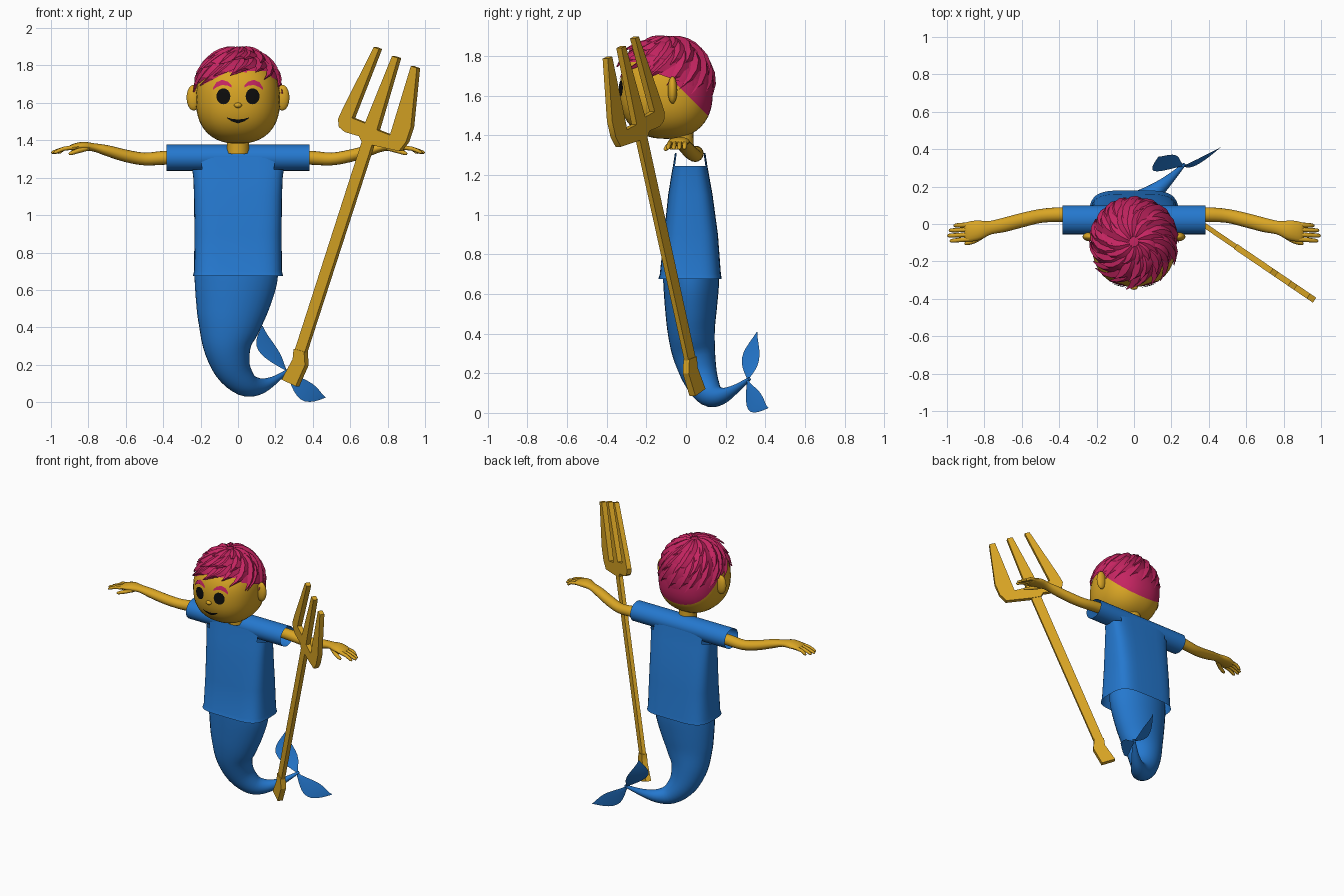
import bpy, bmesh, math, random
from mathutils import Vector

if "Cube" in bpy.data.objects:
    bpy.data.objects.remove(bpy.data.objects["Cube"])

random.seed(4)


def material(name, rgb):
    m = bpy.data.materials.new(name)
    m.diffuse_color = (*rgb, 1)
    m.use_nodes = True
    m.node_tree.nodes["Principled BSDF"].inputs["Base Color"].default_value = m.diffuse_color
    return m


GOLD = material("golden_skin", (0.70, 0.38, 0.018))
BLUE = material("blue_cloth", (0.018, 0.188, 0.62))
PINK = material("magenta_hair", (0.56, 0.018, 0.12))
BLACK = material("black", (0.004, 0.004, 0.004))


def finish(name, bm, mats, angle=40, recalc=True):
    if recalc:
        bmesh.ops.recalc_face_normals(bm, faces=bm.faces)
    me = bpy.data.meshes.new(name)
    bm.to_mesh(me)
    bm.free()
    ob = bpy.data.objects.new(name, me)
    bpy.context.collection.objects.link(ob)
    for m in mats:
        me.materials.append(m)
    bpy.ops.object.select_all(action='DESELECT')
    ob.select_set(True)
    bpy.context.view_layer.objects.active = ob
    if angle:
        bpy.ops.object.shade_smooth_by_angle(angle=math.radians(angle))
    return ob


def add_loft(bm, rings, cap=True):
    rows = [[bm.verts.new(p) for p in r] for r in rings]
    n = len(rows[0])
    for a, b in zip(rows, rows[1:]):
        for i in range(n):
            bm.faces.new((a[i], a[(i + 1) % n], b[(i + 1) % n], b[i]))
    if cap:
        bm.faces.new(rows[0][::-1])
        bm.faces.new(rows[-1])


def smooth_path(pts, steps=4):
    out = []
    for i in range(len(pts) - 1):
        p = [pts[max(0, min(len(pts) - 1, i + k))] for k in (-1, 0, 1, 2)]
        for s in range(steps):
            t = s / steps
            out.append([0.5 * (2 * b + (c - a) * t + (2 * a - 5 * b + 4 * c - d) * t * t
                               + (3 * b - a - 3 * c + d) * t ** 3) for a, b, c, d in zip(*p)])
    return out + [list(pts[-1])]


def add_tube(bm, pts, n=16, steps=4, cap=True):
    # each point is x, y, z and two radii
    path = smooth_path(pts, steps)
    rings = []
    for i, p in enumerate(path):
        c = Vector(p[:3])
        t = Vector(path[min(i + 1, len(path) - 1)][:3]) - Vector(path[max(i - 1, 0)][:3])
        u = t.cross(Vector((0, 1, 0))).normalized()
        v = u.cross(t).normalized()
        rings.append([c + u * p[3] * math.cos(k * math.tau / n) + v * p[4] * math.sin(k * math.tau / n)
                      for k in range(n)])
    add_loft(bm, rings, cap)


def ellipsoid(name, loc, radii, mat, u=20, v=12):
    bm = bmesh.new()
    bmesh.ops.create_uvsphere(bm, u_segments=u, v_segments=v, radius=1)
    for w in bm.verts:
        w.co = Vector(loc) + Vector([a * b for a, b in zip(w.co, radii)])
    return finish(name, bm, [mat], 60)


# Head: boxy ellipsoid, lower back painted as hair
HC, HR, HN = Vector((0, -0.1, 1.617)), (0.225, 0.235, 0.235), 2.35
bm = bmesh.new()
bmesh.ops.create_uvsphere(bm, u_segments=40, v_segments=24, radius=1)
for v in bm.verts:
    k = sum(abs(c) ** HN for c in v.co) ** (-1 / HN)
    v.co = HC + Vector([c * k * r for c, r in zip(v.co, HR)])
for co, no in (((0, 0, 1.61), (0, 1, 1)), ((0, 0, 1.77), (0, 0, 1))):
    bmesh.ops.bisect_plane(bm, geom=bm.verts[:] + bm.edges[:] + bm.faces[:], plane_co=co, plane_no=no)
for f in bm.faces:
    c = f.calc_center_median()
    f.material_index = int(c.y + c.z > 1.61 or c.z > 1.77)
finish("head", bm, [GOLD, PINK], 50)


def on_face(x, z, lift=0.006):
    k = 1 - abs(x / HR[0]) ** HN - abs((z - HC.z) / HR[2]) ** HN
    return Vector((x, HC.y - HR[1] * k ** (1 / HN) - lift, z))


def face_strip(name, rows, mat):
    # rows of x, lower z and upper z laid on the face
    bm = bmesh.new()
    vs = [[bm.verts.new(on_face(x, z)) for z in (lo, (lo + hi) / 2, hi)] for x, lo, hi in rows]
    for a, b in zip(vs, vs[1:]):
        for i in (0, 1):
            bm.faces.new((a[i], b[i], b[i + 1], a[i + 1]))
    finish(name, bm, [mat], 60, False)


# Eyes, brows, mouth, nose, ears
for sx, side in ((-1, "left"), (1, "right")):
    disc = []
    for i in range(13):
        a = math.pi * i / 12
        h = 0.042 * math.sin(a) + 0.0005
        disc.append((sx * 0.078 - 0.037 * math.cos(a), 1.635 - h, 1.635 + h))
    face_strip(side + "_eye", disc, BLACK)
    brow = [(0.035, 1.682, 1.694), (0.055, 1.692, 1.714), (0.085, 1.696, 1.724),
            (0.115, 1.684, 1.710), (0.133, 1.670, 1.682)]
    face_strip(side + "_eyebrow", [(sx * x, a, b) for x, a, b in brow][::sx], PINK)
    ellipsoid(side + "_ear", (sx * 0.237, -0.068, 1.628), (0.038, 0.024, 0.069), GOLD)
face_strip("mouth", [(-0.06, 1.519, 1.523), (-0.035, 1.502, 1.515), (0, 1.490, 1.511),
                     (0.035, 1.502, 1.515), (0.06, 1.519, 1.523)], BLACK)
ellipsoid("nose", on_face(0, 1.587, 0.002), (0.021, 0.016, 0.014), GOLD, 12, 8)

# Hair: domed base with layers of pointed locks swirling from the crown
bm = bmesh.new()
bmesh.ops.create_uvsphere(bm, u_segments=32, v_segments=20, radius=1)
for v in bm.verts:
    v.co = Vector((v.co.x * 0.235, -0.095 + v.co.y * 0.235, 1.65 + v.co.z * 0.235))
bmesh.ops.bisect_plane(bm, geom=bm.verts[:] + bm.edges[:] + bm.faces[:], plane_co=(0, -0.3, 1.765),
                       plane_no=(0, 0.35, 1), clear_inner=True)
finish("hair_base", bm, [PINK], 40)


def hair_point(th, a, lift):
    r = 1 + lift
    return Vector((0.232 * r * math.sin(th) * math.sin(a),
                   -0.095 - 0.235 * r * math.sin(th) * math.cos(a),
                   1.65 + 0.235 * r * math.cos(th)))


def add_lock(bm, a0, th0, th1, swirl, width, lift, flare):
    rings = []
    for i, w in enumerate((0.3, 0.8, 1.0, 0.9, 0.55, 0.03)):
        t = i / 5
        th, a = th0 + (th1 - th0) * t, a0 + swirl * t * t
        l = lift + flare * t ** 2
        da = width * w / (0.235 * max(math.sin(th), 0.25))
        rings.append([hair_point(th, a - da, l - 0.01), hair_point(th, a - da * 0.2, l + 0.05 * w),
                      hair_point(th, a + da, l - 0.03), hair_point(th, a, l - 0.06 * w)])
    add_loft(bm, rings)


bm = bmesh.new()
for count, start, frac, lift, width in ((20, 35, 1.0, 0.02, 0.045), (17, 18, 0.75, 0.045, 0.045),
                                        (11, 6, 0.5, 0.06, 0.04)):
    for i in range(count):
        swirl = -random.uniform(0.45, 0.75)
        a = (i + random.uniform(-0.2, 0.2)) * math.tau / count
        front = (1 + math.cos(a + swirl)) / 2
        end = (99 - 33 * front ** 2 + random.uniform(-5, 4)) * frac
        flare = (0.15 * front ** 4 if frac > 0.7 else 0) + random.uniform(0, 0.02)
        add_lock(bm, a, math.radians(start), math.radians(end), swirl, width, lift, flare)
finish("hair_locks", bm, [PINK], 25)

# Neck
bm = bmesh.new()
add_tube(bm, [(0, -0.02, 1.33, 0.06, 0.06), (0, -0.025, 1.45, 0.06, 0.06)], 20, 1)
finish("neck", bm, [GOLD])

# Shirt: hollow body widening to the hem, with one tube for both sleeves
bm = bmesh.new()
rings = []
for z, yc, hx, hy in ((0.675, 0.02, 0.241, 0.160), (0.70, 0.022, 0.235, 0.154), (0.9, 0.025, 0.233, 0.136),
                      (1.1, 0.022, 0.235, 0.112), (1.2, 0.021, 0.239, 0.095),
                      (1.245, 0.021, 0.245, 0.087), (1.31, 0.021, 0.25, 0.077)):
    ring = []
    for i in range(40):
        c, s = math.cos(i * math.tau / 40), math.sin(i * math.tau / 40)
        ring.append((hx * math.copysign(abs(c) ** 0.45, c), yc + hy * math.copysign(abs(s) ** 0.6, s), z))
    rings.append(ring)
add_loft(bm, rings, False)
open_sides = [f for f in bm.faces if f.calc_center_median().z > 1.245 and abs(f.calc_center_median().x) > 0.2]
bmesh.ops.delete(bm, geom=open_sides, context='FACES')
finish("shirt_body", bm, [BLUE])
bm = bmesh.new()
add_tube(bm, [(x, 0.022, 1.307, 0.070, 0.077) for x in (-0.382, -0.25, 0, 0.25, 0.382)], 28, 1, False)
finish("shirt_sleeves", bm, [BLUE])

# Arms and hands
for sx, side in ((-1, "left"), (1, "right")):
    def limb(bm, pts, n, steps):
        add_tube(bm, [(sx * p[0], *p[1:]) for p in pts], n, steps)
    bm = bmesh.new()
    limb(bm, [(0.30, 0.05, 1.31, 0.037, 0.038), (0.40, 0.05, 1.306, 0.037, 0.039),
              (0.50, 0.043, 1.30, 0.034, 0.037), (0.60, 0.02, 1.317, 0.033, 0.038),
              (0.70, -0.006, 1.345, 0.029, 0.038), (0.77, -0.02, 1.362, 0.022, 0.036),
              (0.83, -0.032, 1.368, 0.024, 0.052), (0.885, -0.042, 1.362, 0.017, 0.053),
              (0.905, -0.044, 1.358, 0.008, 0.046)], 16, 3)
    for y0, y1, tip in ((-0.004, -0.008, 0.965), (-0.030, -0.034, 0.99),
                        (-0.056, -0.062, 0.998), (-0.080, -0.090, 0.985)):
        limb(bm, [(0.87, y0, 1.362, 0.012, 0.013), (0.93, (y0 + y1) / 2, 1.355, 0.011, 0.012),
                  (tip - 0.01, y1, 1.336, 0.009, 0.01), (tip, y1, 1.333, 0.003, 0.003)], 8, 2)
    limb(bm, [(0.80, -0.055, 1.358, 0.013, 0.016), (0.85, -0.088, 1.345, 0.013, 0.014),
              (0.895, -0.103, 1.33, 0.010, 0.011), (0.905, -0.105, 1.327, 0.003, 0.004)], 8, 2)
    finish(side + "_arm", bm, [GOLD], 50)

# Tail curving down and back, ending in two thin flukes
bm = bmesh.new()
add_tube(bm, [(-0.005, 0.025, 0.76, 0.222, 0.142), (-0.012, 0.026, 0.66, 0.222, 0.141),
              (-0.028, 0.025, 0.54, 0.201, 0.132), (-0.046, 0.026, 0.42, 0.170, 0.120),
              (-0.057, 0.040, 0.30, 0.130, 0.108), (-0.028, 0.072, 0.18, 0.098, 0.088),
              (0.040, 0.118, 0.098, 0.069, 0.067), (0.115, 0.175, 0.085, 0.044, 0.045),
              (0.19, 0.24, 0.115, 0.023, 0.026), (0.27, 0.32, 0.172, 0.008, 0.009)], 28, 4)
finish("tail", bm, [BLUE], 60)
for name, base, tip, e1, e2 in (
        ("upper_fluke", (0.265, 0.312, 0.165), (0.13, 0.358, 0.408), (0.107, 0.283, 0.28), (0.222, 0.368, 0.265)),
        ("lower_fluke", (0.255, 0.308, 0.172), (0.468, 0.415, 0.025), (0.395, 0.375, 0.10), (0.335, 0.315, 0.015))):
    base, tip, e1, e2 = map(Vector, (base, tip, e1, e2))
    mid, half = (e1 + e2) / 2, (e1 - e2) / 2
    ctrl = mid * 2 - (base + tip) / 2
    nrm = half.cross(tip - base).normalized() * 0.005
    rings = []
    for i in range(11):
        t = i / 10
        c = base * (1 - t) ** 2 + ctrl * 2 * t * (1 - t) + tip * t * t
        w = half * (0.04 + 0.96 * math.sin(math.pi * t) ** 1.2)
        k = nrm * (1.1 - t)
        rings.append([c + w, c + k, c - w, c - k])
    bm = bmesh.new()
    add_loft(bm, rings)
    finish(name, bm, [BLUE], 40)


# Trident: flat outlines (x, z) in one slanted upright plane, given thickness
def slab(name, outline, thick):
    bm = bmesh.new()
    nrm = Vector((0.56, 0.83, 0)) * thick / 2
    pts = [Vector((x, 0.045 - 0.68 * (x - 0.30), z)) for x, z in outline]
    add_loft(bm, [[p - nrm for p in pts], [p + nrm for p in pts]])
    finish(name, bm, [GOLD], 30)


slab("trident_fork", [(0.735, 1.898), (0.762, 1.888), (0.618, 1.519), (0.687, 1.492), (0.832, 1.850),
                      (0.864, 1.840), (0.751, 1.455), (0.821, 1.428), (0.933, 1.797), (0.965, 1.786),
                      (0.933, 1.471), (0.906, 1.390), (0.869, 1.342), (0.725, 1.374), (0.671, 1.390),
                      (0.655, 1.422), (0.580, 1.444), (0.548, 1.471), (0.543, 1.513), (0.575, 1.583)], 0.032)
slab("trident_handle", [(0.671, 1.40), (0.725, 1.38), (0.362, 0.26), (0.309, 0.275)], 0.026)
slab("trident_butt", [(0.307, 0.285), (0.363, 0.27), (0.368, 0.198), (0.318, 0.085), (0.243, 0.121),
                      (0.302, 0.23)], 0.036)
